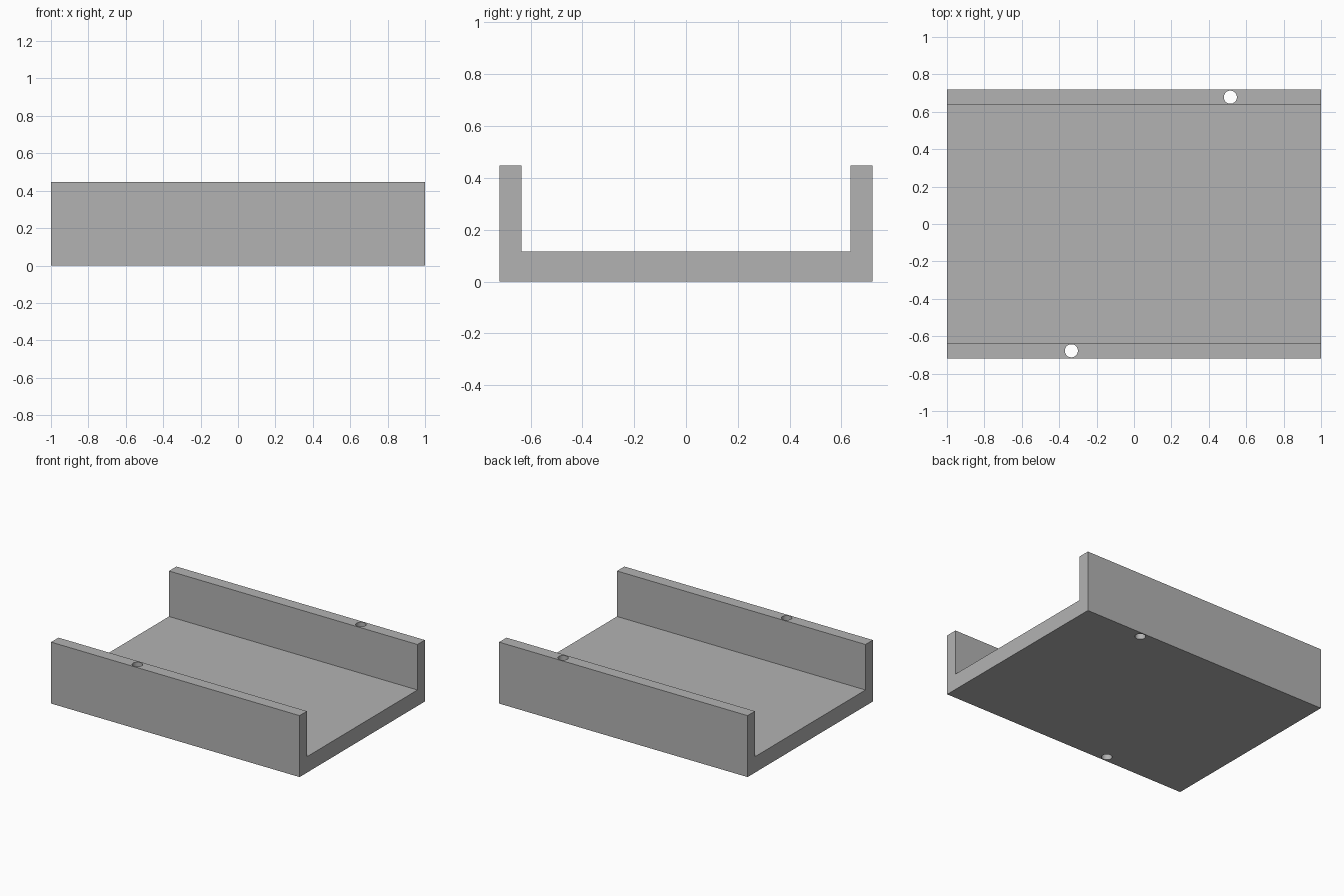
import bpy
import bmesh

if "Cube" in bpy.data.objects:
    bpy.data.objects.remove(bpy.data.objects["Cube"], do_unlink=True)

# Overall sizes
HALF_X, HALF_Y, INNER_Y = 1.0, 0.72, 0.635
HEIGHT, FLOOR = 0.447, 0.116
HOLE_RADIUS = 0.035
HOLES = [(0.515, 0.678), (-0.335, -0.678)]

grey = bpy.data.materials.new("plain grey")
grey.use_nodes = True
colour = (0.45, 0.45, 0.45, 1)
grey.diffuse_color = colour
grey.node_tree.nodes["Principled BSDF"].inputs["Base Color"].default_value = colour


def make_object(name, bm):
    bmesh.ops.recalc_face_normals(bm, faces=bm.faces)
    mesh = bpy.data.meshes.new(name)
    bm.to_mesh(mesh)
    bm.free()
    mesh.materials.append(grey)
    obj = bpy.data.objects.new(name, mesh)
    bpy.context.collection.objects.link(obj)
    return obj


# U-shaped channel: half profile, mirrored, then extruded along x
half = [(HALF_Y, 0), (HALF_Y, HEIGHT), (INNER_Y, HEIGHT), (INNER_Y, FLOOR)]
profile = half + [(-y, z) for y, z in reversed(half)]
bm = bmesh.new()
end = bm.faces.new([bm.verts.new((-HALF_X, y, z)) for y, z in profile])
extruded = bmesh.ops.extrude_face_region(bm, geom=[end], use_keep_orig=True)
moved = [v for v in extruded["geom"] if isinstance(v, bmesh.types.BMVert)]
bmesh.ops.translate(bm, verts=moved, vec=(2 * HALF_X, 0, 0))
channel = make_object("channel_tray", bm)

# Vertical bolt holes running right through each side wall
bm = bmesh.new()
for x, y in HOLES:
    drill = bmesh.ops.create_cone(bm, cap_ends=True, segments=32,
                                  radius1=HOLE_RADIUS, radius2=HOLE_RADIUS, depth=2)
    bmesh.ops.translate(bm, verts=drill["verts"], vec=(x, y, 0))
cutter = make_object("hole_cutter", bm)
cutter.hide_render = True

boolean = channel.modifiers.new("Bolt holes", "BOOLEAN")
boolean.operation = "DIFFERENCE"
boolean.solver = "EXACT"
boolean.object = cutter

# Apply the cut, remove the cutter and smooth the hole walls
bpy.ops.object.select_all(action="DESELECT")
channel.select_set(True)
bpy.context.view_layer.objects.active = channel
bpy.ops.object.modifier_apply(modifier=boolean.name)
bpy.data.objects.remove(cutter, do_unlink=True)
bpy.ops.object.shade_smooth_by_angle()
